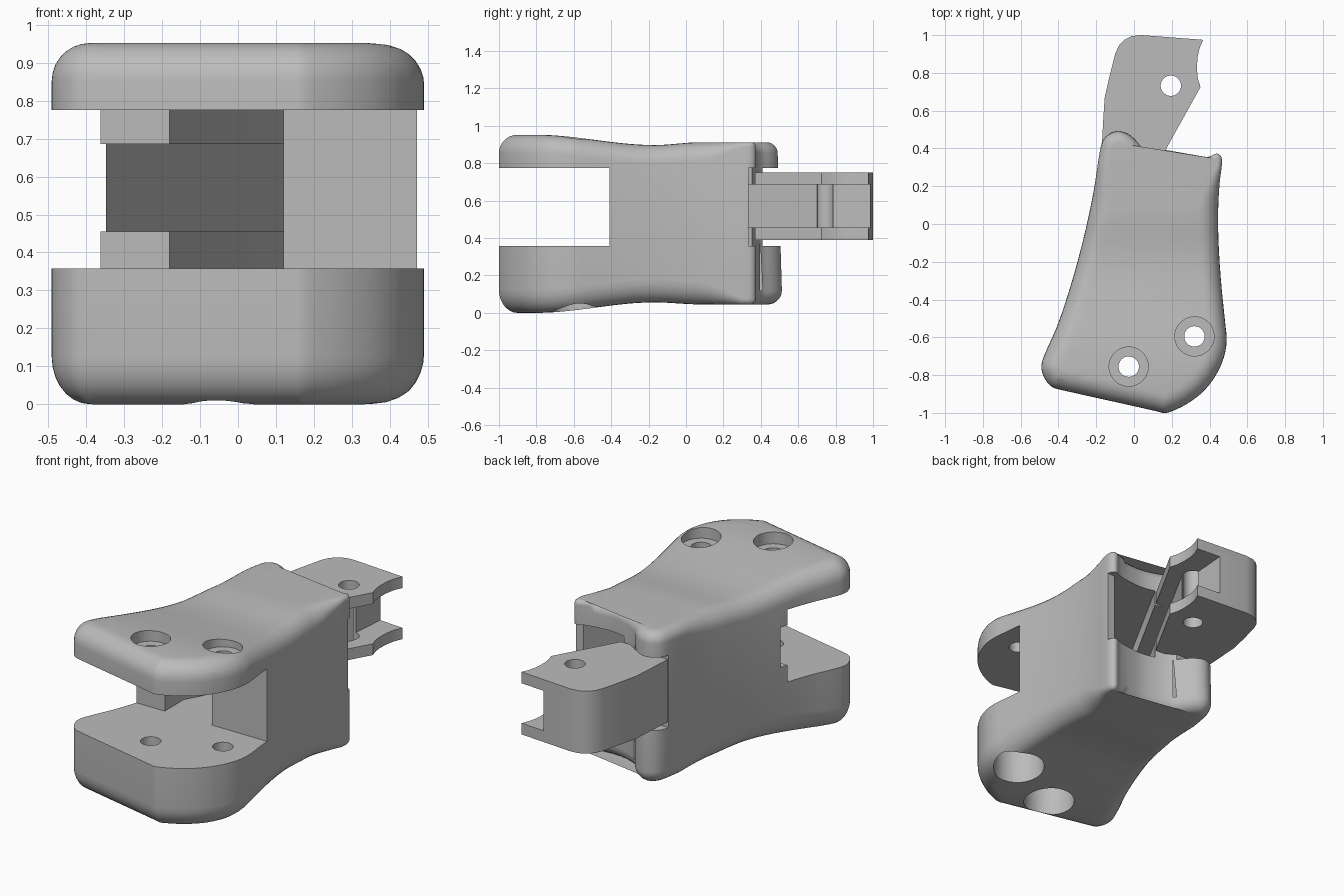
import bpy, bmesh, math
from mathutils import Vector

if "Cube" in bpy.data.objects:
    bpy.data.objects.remove(bpy.data.objects["Cube"])

grey = bpy.data.materials.new("plain grey")
grey.diffuse_color = (0.5, 0.5, 0.5, 1)
grey.use_nodes = True
grey.node_tree.nodes["Principled BSDF"].inputs["Base Color"].default_value = grey.diffuse_color


def make_object(name, bm):
    bmesh.ops.recalc_face_normals(bm, faces=bm.faces)
    mesh = bpy.data.meshes.new(name)
    bm.to_mesh(mesh)
    bm.free()
    ob = bpy.data.objects.new(name, mesh)
    bpy.context.collection.objects.link(ob)
    mesh.materials.append(grey)
    return ob


def prism(name, pts, z0, z1):
    bm = bmesh.new()
    lo = [bm.verts.new((x, y, z0)) for x, y in pts]
    hi = [bm.verts.new((x, y, z1)) for x, y in pts]
    bm.faces.new(lo)
    bm.faces.new(hi)
    for i in range(len(pts)):
        j = (i + 1) % len(pts)
        bm.faces.new((lo[i], lo[j], hi[j], hi[i]))
    return make_object(name, bm)


def disc(c, r, n=40):
    return [(c[0] + r * math.cos(2 * math.pi * i / n),
             c[1] + r * math.sin(2 * math.pi * i / n)) for i in range(n)]


def boolean(target, tool, op='DIFFERENCE'):
    bpy.context.view_layer.objects.active = target
    m = target.modifiers.new("bool", 'BOOLEAN')
    m.operation, m.object, m.solver = op, tool, 'EXACT'
    bpy.ops.object.modifier_apply(modifier=m.name)
    bpy.data.objects.remove(tool)


def chaikin(pts):
    out = []
    for i, p in enumerate(pts):
        q = pts[(i + 1) % len(pts)]
        out += [p.lerp(q, 0.25), p.lerp(q, 0.75)]
    return out


def interp(table, y):
    if y <= table[0][0]:
        return table[0][1]
    for (a, u), (b, v) in zip(table, table[1:]):
        if y <= b:
            t = (y - a) / (b - a)
            return u + (v - u) * t * t * (3 - 2 * t)
    return table[-1][1]


# Body outline, anticlockwise from the front left corner
outline = [(-.495, -.75), (-.48, -.81), (-.44, -.865), (-.38, -.88), (.13, -.993),
           (.16, -1.003), (.20, -.993), (.29, -.95), (.39, -.87), (.465, -.75),
           (.495, -.63), (.48, -.5), (.455, -.25), (.443, 0), (.45, .2), (.466, .31),
           (.466, .355), (.44, .378), (.40, .355), (.31, .34), (.22, .335), (.12, .36),
           (.045, .40), (0, .455), (-.05, .487), (-.10, .492), (-.15, .465),
           (-.175, .42), (-.19, .33), (-.213, .17), (-.26, -.05), (-.32, -.28),
           (-.40, -.53), (-.47, -.68)]
loop = chaikin(chaikin([Vector(p) for p in outline]))
N = len(loop)
normals = []
for i in range(N):
    t = (loop[(i + 1) % N] - loop[i - 1]).normalized()
    normals.append(Vector((-t.y, t.x)))


def edge_radius(p):
    t = min(max((p.y - .1) / .2, 0), 1)
    end = .025 if p.x > .36 else .06
    return .1 + (end - .1) * t


# Body: rounded slab lofted from rings, with dipping top and bottom
TOP, STEPS = .952, 7
bm = bmesh.new()
rings = []
for side in (0, 1):
    for k in range(STEPS + 1):
        a = math.pi / 2 * (k if side else STEPS - k) / STEPS
        ring = []
        for p, n in zip(loop, normals):
            r = edge_radius(p)
            q = p + n * r * (1 - math.cos(a))
            h = r * (1 - math.sin(a))
            z = TOP - h if side else h * 1.25
            ring.append(bm.verts.new((q.x, q.y, z)))
        rings.append(ring)
for a, b in zip(rings, rings[1:]):
    for i in range(N):
        j = (i + 1) % N
        bm.faces.new((a[i], a[j], b[j], b[i]))
caps = [bm.faces.new(rings[0]), bm.faces.new(rings[-1])]
bmesh.ops.triangulate(bm, faces=caps)
for i in range(24):
    y = -.82 + i * .05
    bmesh.ops.bisect_plane(bm, geom=bm.verts[:] + bm.edges[:] + bm.faces[:],
                           plane_co=(0, y, 0), plane_no=(0, 1, 0), dist=1e-5)
top_dip = [(-.8, 0), (-.17, -.055), (.08, -.04), (.3, -.04)]
low_rise = [(-.8, 0), (-.17, .056), (.08, .045), (.3, .045)]
for v in bm.verts:
    if v.co.z > .5:
        v.co.z += interp(top_dip, v.co.y)
    else:
        v.co.z += interp(low_rise, v.co.y)
        if v.co.y > .4:
            v.co.y += (v.co.y - .4) * .25
body = make_object("clamp_body", bm)

# Front jaw gap, inner cavity and rear opening in one cutter
boolean(body, prism("gap", [
    (-1, -1.2), (1, -1.2), (1, -.41), (.12, -.41), (.42, .335), (.6, .335), (.6, .7),
    (-.4, .7), (-.4, .41), (.178, .41), (-.18, -.235), (-.18, -.41), (-1, -.41)],
    .358, .775))

# Rear tongue with hooked end
boolean(body, prism("tongue", [
    (-.172, .38), (.155, .37), (.352, .725), (.338, .77), (.333, .82), (.336, .88),
    (.347, .93), (.366, .975), (.04, 1.0), (-.01, .995), (-.05, .975), (-.08, .945),
    (-.1, .9), (-.13, .78), (-.155, .67), (-.163, .55)], .39, .75), 'UNION')

# Channel running along the right side of the tongue and out through the left wall
boolean(body, prism("channel", [
    (-.52, -.676), (.245, .70), (.2, .77), (.225, 1.1), (.6, 1.1), (.6, .72),
    (.36, .72), (-.17, -.235), (-.17, -.676)], .455, .685))

# Hinge pin hole
boolean(body, prism("pin_hole", disc((.195, .732), .054), .37, .77))

# Two bolt holes with recesses above and below
for c in ((-.028, -.755), (.32, -.595)):
    boolean(body, prism("bolt_hole", disc(c, .054), -.1, 1.1))
    boolean(body, prism("head_recess", disc(c, .104), .885, 1.1))
    boolean(body, prism("nut_recess", disc(c, .138), -.1, .2))

# Smooth shading with crisp edges
bpy.ops.object.select_all(action='DESELECT')
body.select_set(True)
bpy.context.view_layer.objects.active = body
bpy.ops.object.shade_smooth_by_angle(angle=math.radians(32))
